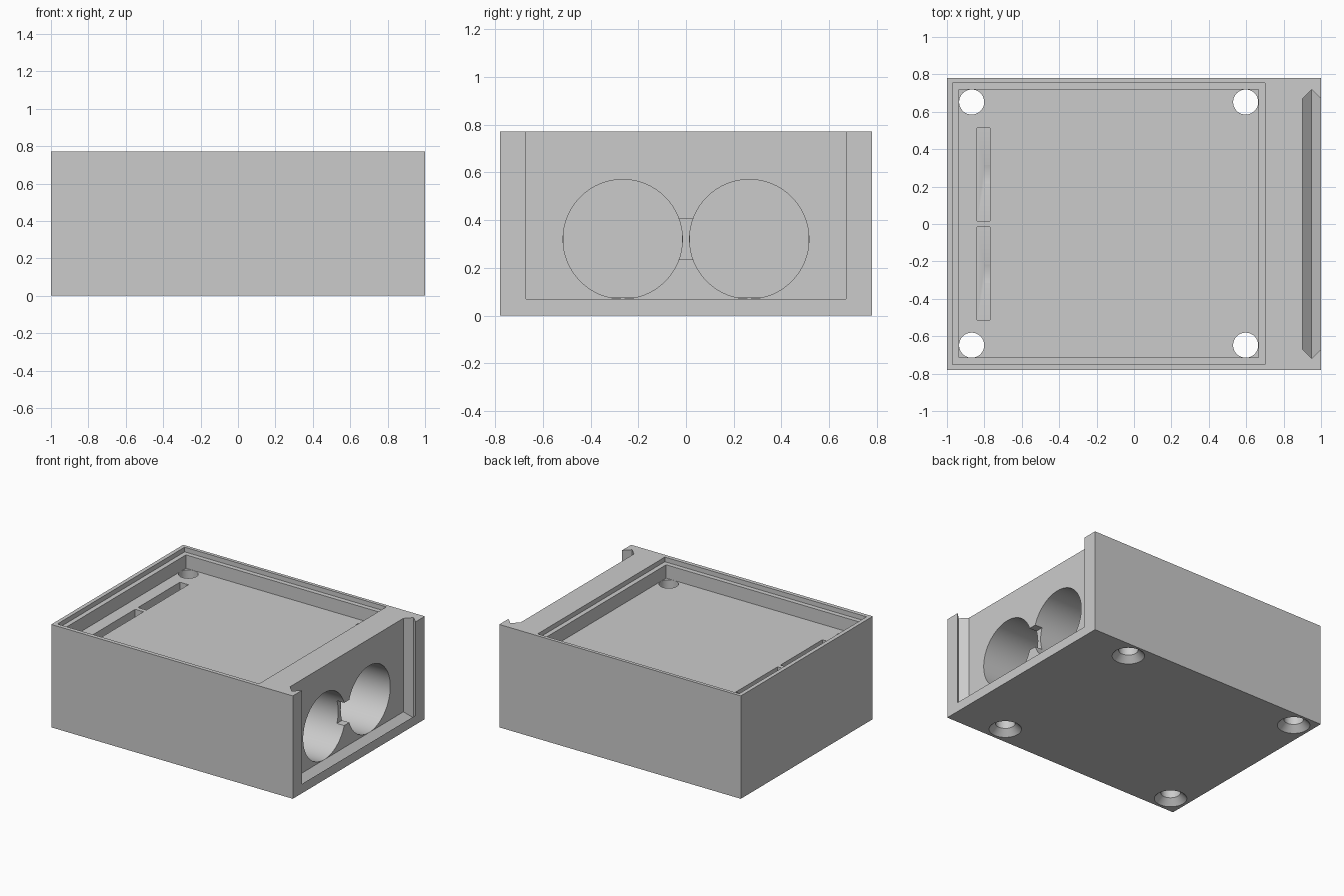
import bpy, bmesh, math
from mathutils import Matrix

if "Cube" in bpy.data.objects:
    bpy.data.objects.remove(bpy.data.objects["Cube"], do_unlink=True)

WIDTH, DEPTH, HEIGHT = 2.0, 1.56, 0.77
OVER = HEIGHT + 0.2

grey = bpy.data.materials.new("light grey")
grey.use_nodes = True
grey.diffuse_color = (0.6, 0.6, 0.6, 1)
grey.node_tree.nodes["Principled BSDF"].inputs["Base Color"].default_value = (0.6, 0.6, 0.6, 1)


def finish(name, bm):
    bmesh.ops.recalc_face_normals(bm, faces=bm.faces)
    mesh = bpy.data.meshes.new(name)
    bm.to_mesh(mesh)
    bm.free()
    mesh.materials.append(grey)
    obj = bpy.data.objects.new(name, mesh)
    bpy.context.collection.objects.link(obj)
    return obj


def box(name, x0, x1, y0, y1, z0, z1):
    bm = bmesh.new()
    size = Matrix.Diagonal((x1 - x0, y1 - y0, z1 - z0, 1))
    place = Matrix.Translation(((x0 + x1) / 2, (y0 + y1) / 2, (z0 + z1) / 2))
    bmesh.ops.create_cube(bm, size=1, matrix=place @ size)
    return finish(name, bm)


def loft(name, rings):
    """Solid through matching rings of points, capped at both ends."""
    bm = bmesh.new()
    rows = [[bm.verts.new(p) for p in ring] for ring in rings]
    for a, b in zip(rows, rows[1:]):
        for i in range(len(a)):
            j = (i + 1) % len(a)
            bm.faces.new((a[i], a[j], b[j], b[i]))
    bm.faces.new(rows[0])
    bm.faces.new(rows[-1])
    return finish(name, bm)


def circle(radius, place, sides=64):
    turns = [math.tau * i / sides for i in range(sides)]
    return [place(radius * math.cos(t), radius * math.sin(t)) for t in turns]


body = box("battery_case", -WIDTH / 2, WIDTH / 2, -DEPTH / 2, DEPTH / 2, 0, HEIGHT)

# Stepped tray in the top
cutters = [
    box("lid_ledge", -0.97, 0.70, -0.75, 0.755, 0.735, OVER),
    box("tray", -0.935, 0.665, -0.715, 0.72, 0.635, OVER),
]

# V-edged channel for the sliding end panel, open at the top
channel = []
for x, y, z in ((0.9, 0.67, 0.07), (0.95, 0.72, 0.02), (1.0, 0.67, 0.07), (1.02, 0.67, 0.07)):
    channel.append([(x, -y, z), (x, y, z), (x, y, OVER), (x, -y, OVER)])
cutters.append(loft("panel_channel", channel))

# Two battery bores, each with a contact slot at its inner end
for side in (-1, 1):
    yc = side * 0.265
    cutters.append(loft("battery_bore", [
        circle(0.25, lambda a, b, x=x: (x, yc + a, 0.32 + b)) for x in (-0.80, 0.93)]))
    cutters.append(box("contact_slot", -0.84, -0.77, yc - 0.248, yc + 0.248, 0.075, OVER))

# Notch joining the bores at the open end
cutters.append(box("bore_notch", 0.84, 0.93, -0.04, 0.04, 0.235, 0.405))

# Countersunk screw holes in the corners
for x in (-0.868, 0.597):
    for y in (-0.648, 0.652):
        cutters.append(loft("screw_hole", [
            circle(r, lambda a, b, z=z: (x + a, y + b, z))
            for r, z in ((0.125, -0.015), (0.067, 0.045), (0.067, 0.7))]))

for cutter in cutters:
    cutter.hide_render = True
    mod = body.modifiers.new(cutter.name, "BOOLEAN")
    mod.operation, mod.solver, mod.object = "DIFFERENCE", "EXACT", cutter

# Bake the cuts and discard the cutters
bpy.context.view_layer.update()
carved = bpy.data.meshes.new_from_object(body.evaluated_get(bpy.context.evaluated_depsgraph_get()))
body.modifiers.clear()
body.data = carved
carved.materials.clear()
carved.materials.append(grey)
for poly in carved.polygons:
    poly.material_index = 0
for cutter in cutters:
    bpy.data.objects.remove(cutter, do_unlink=True)

for obj in bpy.context.selected_objects:
    obj.select_set(False)
body.select_set(True)
bpy.context.view_layer.objects.active = body
bpy.ops.object.shade_smooth_by_angle(angle=math.radians(30))
